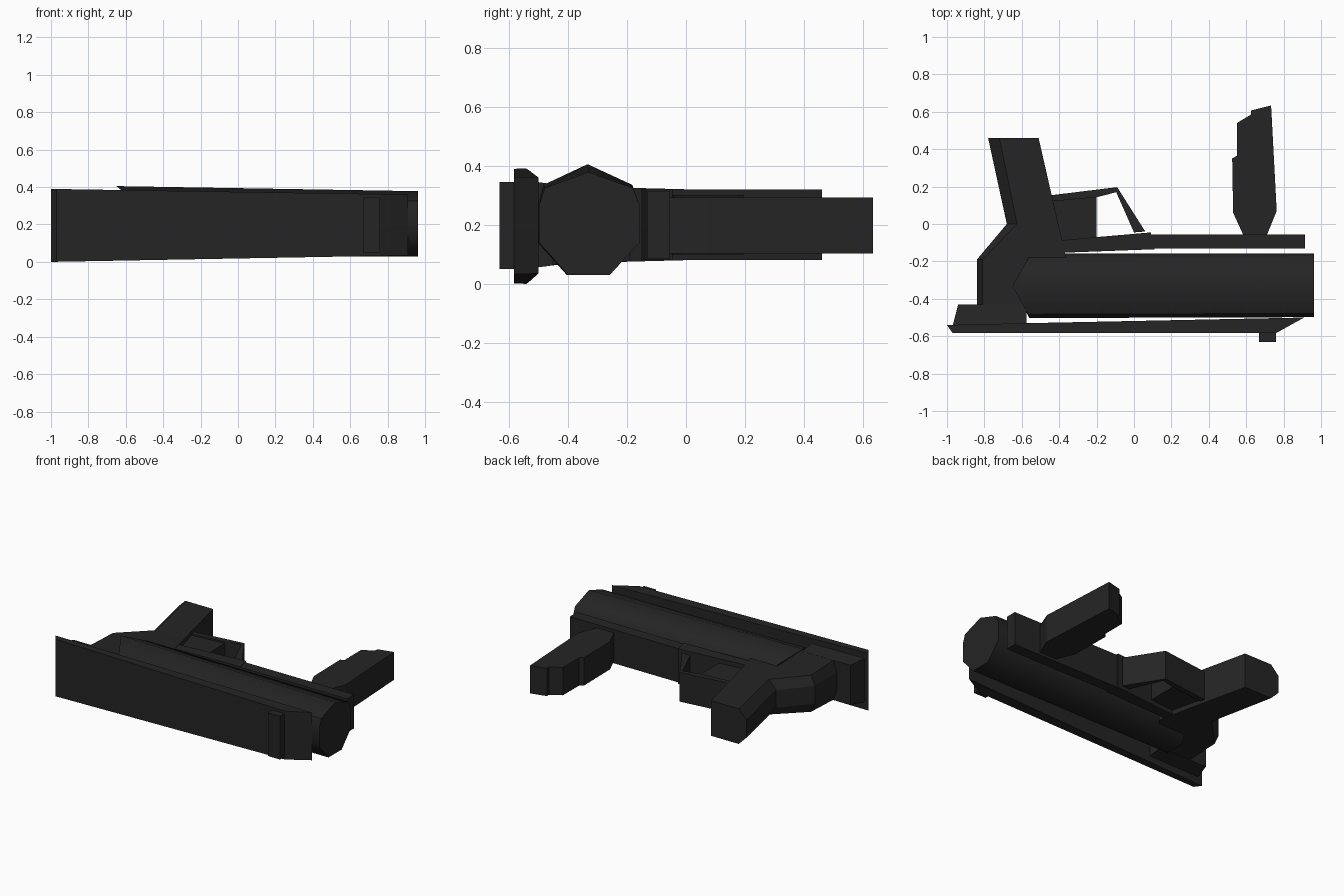
import bpy, bmesh

black = bpy.data.materials.new("matte_black")
black.diffuse_color = (0.018, 0.018, 0.018, 1)


def loft(name, rings, smooth=None):
    """Closed solid through rings with equal point counts."""
    bm = bmesh.new()
    rows = [[bm.verts.new(p) for p in r] for r in rings]
    n = len(rows[0])
    for a, b in zip(rows, rows[1:]):
        for i in range(n):
            j = (i + 1) % n
            bm.faces.new((a[i], a[j], b[j], b[i]))
    bm.faces.new(rows[0][::-1])
    bm.faces.new(rows[-1])
    bmesh.ops.recalc_face_normals(bm, faces=bm.faces)
    me = bpy.data.meshes.new(name)
    bm.to_mesh(me)
    bm.free()
    me.materials.append(black)
    ob = bpy.data.objects.new(name, me)
    bpy.context.collection.objects.link(ob)
    if smooth:
        bpy.ops.object.select_all(action='DESELECT')
        ob.select_set(True)
        bpy.context.view_layer.objects.active = ob
        bpy.ops.object.shade_smooth_by_angle(angle=smooth)
    return ob


def slab(name, outline, z0, z1):
    """Extrude an xy outline between two heights."""
    return loft(name, [[(x, y, z) for x, y in outline] for z in (z0, z1)])


# Long top plate, narrowing towards the muzzle
plate = [(-1, -0.54), (-0.97, -0.583), (0.76, -0.583), (0.91, -0.50), (-0.56, -0.53)]
loft("top_plate", [[(x, y, 0.0182 * (x + 1)) for x, y in plate],
                   [(x, y, 0.39 - 0.0157 * (x + 1)) for x, y in plate]])

# Front sight and rear block
slab("front_sight", [(0.667, -0.632), (0.76, -0.632), (0.76, -0.57), (0.667, -0.57)], 0.05, 0.345)
loft("rear_block", [[(x0, y, z0), (x1, y, z0), (x1, y, z1), (x0, y, z1)]
                    for y, x0, x1, z0, z1 in ((-0.545, -0.97, -0.575, 0.05, 0.35),
                                              (-0.43, -0.94, -0.575, 0.065, 0.335))])

# Barrel with a ridge on its upper side and a pointed rear end
muzzle = [(-0.33, 0.378), (-0.18, 0.325), (-0.157, 0.265), (-0.157, 0.14), (-0.258, 0.03),
          (-0.40, 0.03), (-0.498, 0.14), (-0.498, 0.265), (-0.478, 0.325)]
rear = [(-0.65, 0.405), (-0.565, 0.335), (-0.56, 0.27), (-0.56, 0.14), (-0.61, 0.03),
        (-0.61, 0.03), (-0.56, 0.14), (-0.56, 0.27), (-0.565, 0.335)]
loft("barrel", [[(0.963, y, z) for y, z in muzzle],
                [(x, y * 1.01, z) for (y, _), (x, z) in zip(muzzle, rear)]], smooth=0.85)

# Grip and frame, chamfered along the back edge
stations = [(0.46, -0.78, -0.51, 0.06, 0.08), (0.0, -0.68, -0.405, 0.055, 0.08),
            (-0.19, -0.84, -0.36, 0.03, 0.075), (-0.45, -0.84, -0.57, 0.03, 0.065)]
loft("grip_frame", [[(xb, y, 0.14), (xb, y, 0.26), (xb + c, y, 0.4 - z0), (xf, y, 0.4 - z0),
                     (xf, y, z0), (xb + c, y, z0)] for y, xb, xf, c, z0 in stations])

# Under-barrel receiver and rail
slab("receiver", [(-0.42, -0.09), (-0.2, -0.07), (0.09, -0.045), (0.11, -0.135), (-0.42, -0.155)],
     0.08, 0.32)
slab("rail", [(0.08, -0.055), (0.915, -0.055), (0.915, -0.132), (0.08, -0.132)], 0.085, 0.315)

# Trigger block and guard
slab("trigger_block", [(-0.45, 0.12), (-0.2, 0.15), (-0.2, -0.09), (-0.42, -0.1)], 0.11, 0.29)
slab("trigger_guard", [(-0.45, 0.153), (-0.09, 0.197), (0.06, -0.04), (0.0, -0.045),
                       (-0.095, 0.17), (-0.2, 0.143), (-0.45, 0.12)], 0.1, 0.3)

# Forward grip: main bar and two stepped finger pads
slab("forward_grip", [(0.585, -0.06), (0.53, 0.06), (0.525, 0.35), (0.55, 0.365), (0.55, 0.54),
                      (0.625, 0.585), (0.625, 0.607), (0.733, 0.634), (0.763, 0.07),
                      (0.71, -0.06)], 0.103, 0.293)
